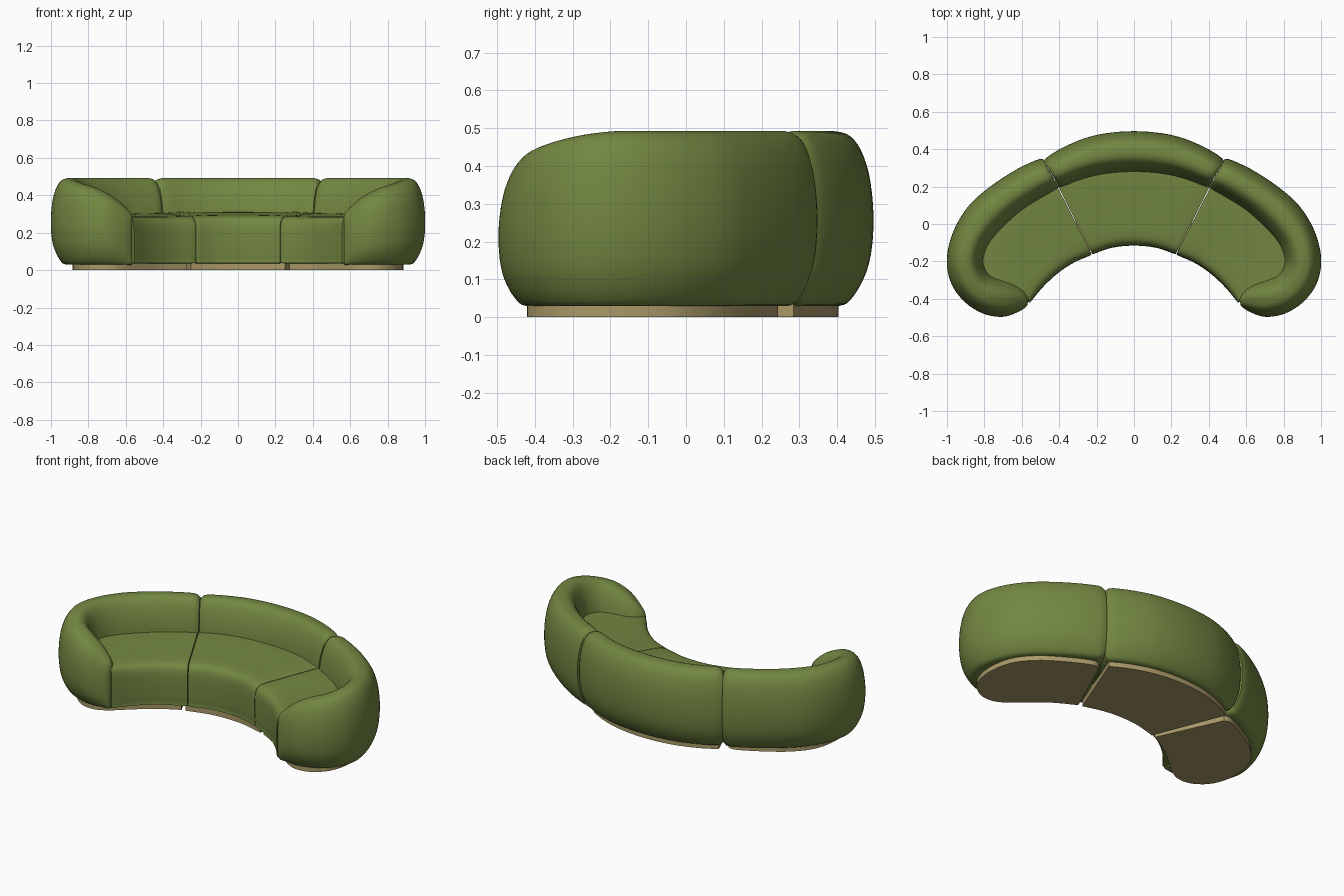
import bpy
import bmesh
import math
from mathutils import Vector

if "Cube" in bpy.data.objects:
    bpy.data.objects.remove(bpy.data.objects["Cube"], do_unlink=True)


def make_material(name, rgb):
    mat = bpy.data.materials.new(name)
    mat.use_nodes = True
    mat.diffuse_color = (*rgb, 1)
    bsdf = next(n for n in mat.node_tree.nodes if n.type == "BSDF_PRINCIPLED")
    bsdf.inputs["Base Color"].default_value = (*rgb, 1)
    bsdf.inputs["Roughness"].default_value = 0.9
    return mat


FABRIC = make_material("olive fabric", (0.17, 0.24, 0.053))
WOOD = make_material("pale wood", (0.40, 0.32, 0.14))
FLOOR_GAP = 0.03


def spline(points, steps, closed=False):
    """Smooth curve through points of any dimension."""
    n = len(points)
    pts = [Vector(p) for p in points]
    pick = (lambda i: pts[i % n]) if closed else (lambda i: pts[max(0, min(n - 1, i))])
    out = []
    for i in range(n if closed else n - 1):
        a, b, c, d = (pick(i + k) for k in (-1, 0, 1, 2))
        for s in range(steps):
            t = s / steps
            out.append(b + (c - a) * (t / 2)
                       + (a * 2 - b * 5 + c * 4 - d) * (t * t / 2)
                       + (b * 3 - a - c * 3 + d) * (t ** 3 / 2))
    if not closed:
        out.append(pts[-1])
    return out


def finish(name, bm, material, angle):
    bmesh.ops.recalc_face_normals(bm, faces=bm.faces)
    mesh = bpy.data.meshes.new(name)
    bm.to_mesh(mesh)
    bm.free()
    mesh.materials.append(material)
    mesh.shade_smooth()
    mesh.set_sharp_from_angle(angle=math.radians(angle))
    obj = bpy.data.objects.new(name, mesh)
    bpy.context.collection.objects.link(obj)
    return obj


def loft(name, stations, profile, side, shrink):
    """Sweep a cushion profile; a station is (inner xy, outer xy, top height)."""
    section = spline(profile, 3, closed=True)
    rings = []
    for ix, iy, ox, oy, top in spline([(*a, *b, t) for a, b, t in stations], 5):
        rings.append([Vector((side * (ix + (ox - ix) * u), iy + (oy - iy) * u,
                              FLOOR_GAP + f * (top - FLOOR_GAP))) for u, f in section])
    # Pull the end rings in so that neighbouring cushions meet in a soft seam
    last = len(rings) - 1
    for depth, amount in enumerate((shrink, shrink * 0.25)):
        for i in (depth, last - depth):
            mid = sum(rings[i], Vector()) / len(section)
            rings[i] = [p.lerp(mid, amount) for p in rings[i]]
    bm = bmesh.new()
    loops = [[bm.verts.new(p) for p in ring] for ring in rings]
    count = len(section)
    for a, b in zip(loops, loops[1:]):
        for j in range(count):
            k = (j + 1) % count
            bm.faces.new((a[j], a[k], b[k], b[j]))
    bm.faces.new(loops[0])
    bm.faces.new(loops[-1])
    return finish(name, bm, FABRIC, 50)


def plinth(name, outline, side):
    """Flat wooden slab with a slightly eased lower edge."""
    bm = bmesh.new()
    face = bm.faces.new([bm.verts.new((side * x, y, 0)) for x, y in outline])
    top = bmesh.ops.extrude_face_region(bm, geom=[face])["geom"]
    for v in top:
        if isinstance(v, bmesh.types.BMVert):
            v.co.z = 0.042
    return finish(name, bm, WOOD, 30)


def mirrored(half):
    """Full left-to-right station list from the centre-to-left half."""
    flip = [((-a[0], a[1]), (-b[0], b[1]), t) for a, b, t in half[:0:-1]]
    return flip + half


BACK_PROFILE = [(.1, 0), (0, .1), (0, .35), (.02, .6), (.1, .79), (.24, .94),
                (.4, 1), (.6, 1), (.74, .97), (.86, .89), (.95, .76), (1, .58),
                (1, .4), (.95, .24), (.85, .12), (.72, .03), (.6, 0), (.35, 0)]
SEAT_PROFILE = [(.05, .02), (.01, .08), (0, .3), (0, .6), (.015, .8), (.06, .9),
                (.16, .94), (.4, .96), (.7, .99), (.95, 1), (1, .95), (1, .5),
                (.98, .03), (.5, .02)]

# Centre section
loft("centre_back", mirrored([
    ((0, .275), (0, .495), .49), ((.15, .265), (.2, .475), .49),
    ((.28, .235), (.36, .418), .49), ((.395, .19), (.485, .345), .49)]),
    BACK_PROFILE, 1, .1)
loft("centre_seat", mirrored([
    ((0, -.115), (0, .34), .31), ((.08, -.12), (.17, .32), .31),
    ((.15, -.135), (.3, .28), .31), ((.222, -.163), (.42, .23), .305)]),
    SEAT_PROFILE, 1, .02)

# Curled end sections, the top falling away along the arm
ARM = [((.40, .19), (.49, .355), .49), ((.49, .14), (.62, .295), .49),
       ((.60, .07), (.76, .205), .49), ((.70, -.02), (.88, .10), .49),
       ((.77, -.10), (.965, -.04), .49), ((.80, -.17), (1, -.19), .49),
       ((.80, -.22), (.975, -.32), .48), ((.77, -.27), (.90, -.42), .46),
       ((.71, -.295), (.80, -.48), .435), ((.64, -.315), (.70, -.495), .39),
       ((.585, -.345), (.62, -.47), .335), ((.56, -.39), (.572, -.44), .295)]
END_SEAT = [((.225, -.165), (.425, .23), .305), ((.32, -.205), (.64, .10), .3),
            ((.41, -.265), (.80, -.06), .3), ((.49, -.34), (.84, -.22), .3),
            ((.555, -.42), (.68, -.38), .295)]
END_PLINTH = [(.275, -.15), (.4, -.22), (.5, -.3), (.6, -.385), (.68, -.42),
              (.77, -.405), (.85, -.33), (.885, -.2), (.86, -.04), (.77, .08),
              (.64, .17), (.5, .24), (.45, .235)]
for label, side in (("left", 1), ("right", -1)):
    loft(label + "_back_and_arm", ARM, BACK_PROFILE, side, .1)
    loft(label + "_seat", END_SEAT, SEAT_PROFILE, side, .02)
    edge = spline(END_PLINTH, 4)
    plinth(label + "_plinth", [(p.x, p.y) for p in edge], side)

# Centre plinth, arcs at front and back
front = spline([(-.25, -.145), (-.12, -.11), (0, -.1), (.12, -.11), (.25, -.145)], 4)
rear = spline([(.42, .285), (.33, .335), (.18, .385), (0, .403),
               (-.18, .385), (-.33, .335), (-.42, .285)], 4)
plinth("centre_plinth", [(p.x, p.y) for p in front + rear], 1)
